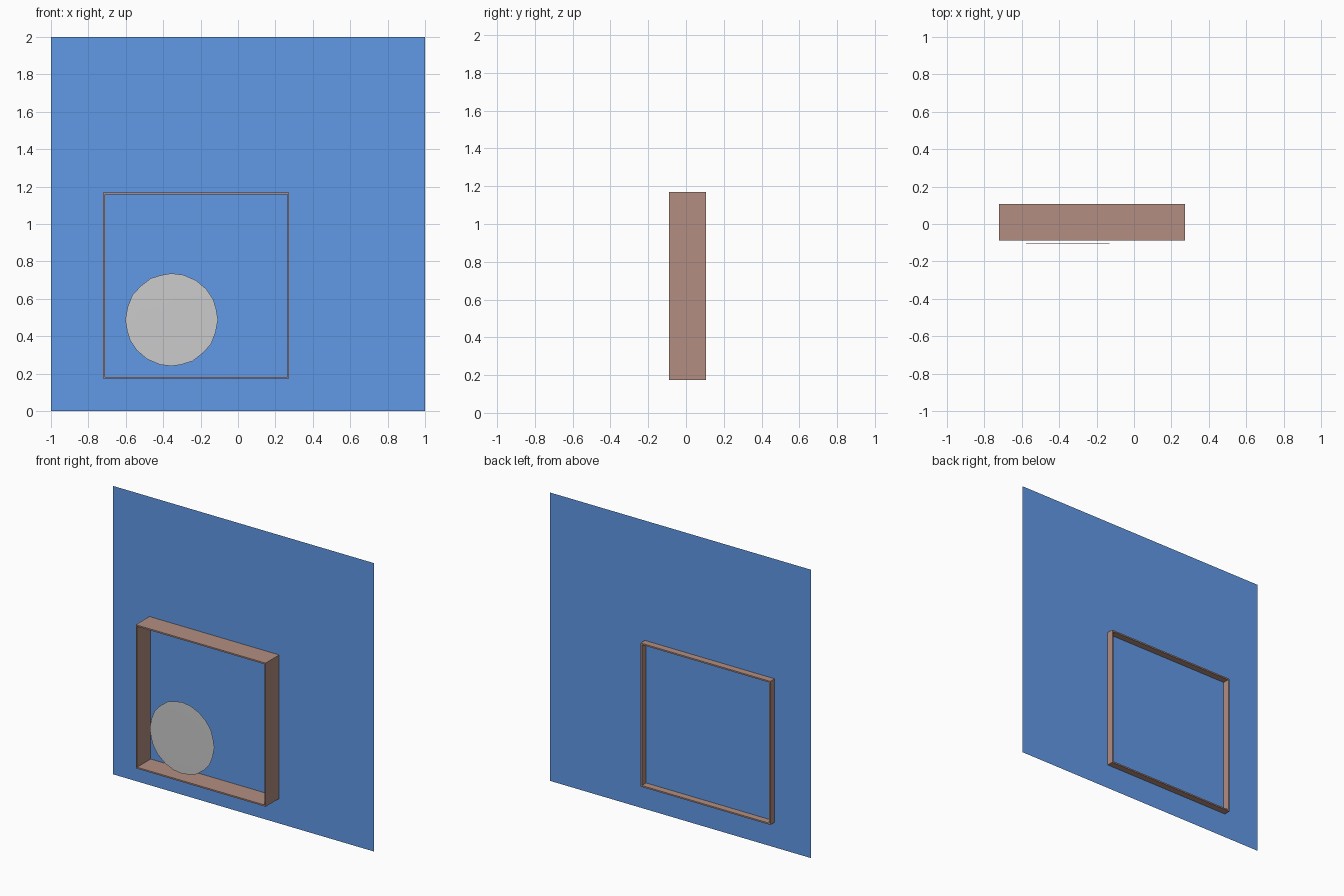
import bpy, bmesh
from math import pi

if "Cube" in bpy.data.objects:
    bpy.data.objects.remove(bpy.data.objects["Cube"])


def paint(obj, name, rgb):
    mat = bpy.data.materials.new(name)
    mat.diffuse_color = (*rgb, 1)
    mat.use_nodes = True
    mat.node_tree.nodes["Principled BSDF"].inputs["Base Color"].default_value = mat.diffuse_color
    obj.data.materials.append(mat)


# Backing wall: a single flat sheet
bpy.ops.mesh.primitive_plane_add(size=2, location=(0, 0.06, 1), rotation=(pi / 2, 0, 0))
wall = bpy.context.object
wall.name = "wall_panel"
paint(wall, "wall_blue", (0.12, 0.32, 0.8))

# Thin square frame: nested outer and inner loops, front and back
CX, CZ, HALF, RIM = -0.224, 0.671, 0.498, 0.010
FRONT, BACK = -0.089, 0.107
bm = bmesh.new()


def square(half, y):
    return [bm.verts.new((CX + sx * half, y, CZ + sz * half))
            for sx, sz in ((-1, -1), (1, -1), (1, 1), (-1, 1))]


loops = [square(HALF, FRONT), square(HALF, BACK),
         square(HALF - RIM, BACK), square(HALF - RIM, FRONT)]
for a, b in zip(loops, loops[1:] + loops[:1]):
    for i in range(4):
        j = (i + 1) % 4
        bm.faces.new((a[i], a[j], b[j], b[i]))
bmesh.ops.recalc_face_normals(bm, faces=bm.faces)
mesh = bpy.data.meshes.new("window_frame")
bm.to_mesh(mesh)
bm.free()
frame = bpy.data.objects.new("window_frame", mesh)
bpy.context.collection.objects.link(frame)
paint(frame, "frame_brown", (0.45, 0.27, 0.22))

# Round disc: a low-poly ball flattened to almost nothing
bpy.ops.mesh.primitive_ico_sphere_add(subdivisions=3, radius=0.248,
                                      location=(-0.355, -0.106, 0.488))
disc = bpy.context.object
disc.name = "flat_disc"
disc.scale.y = 0.004
